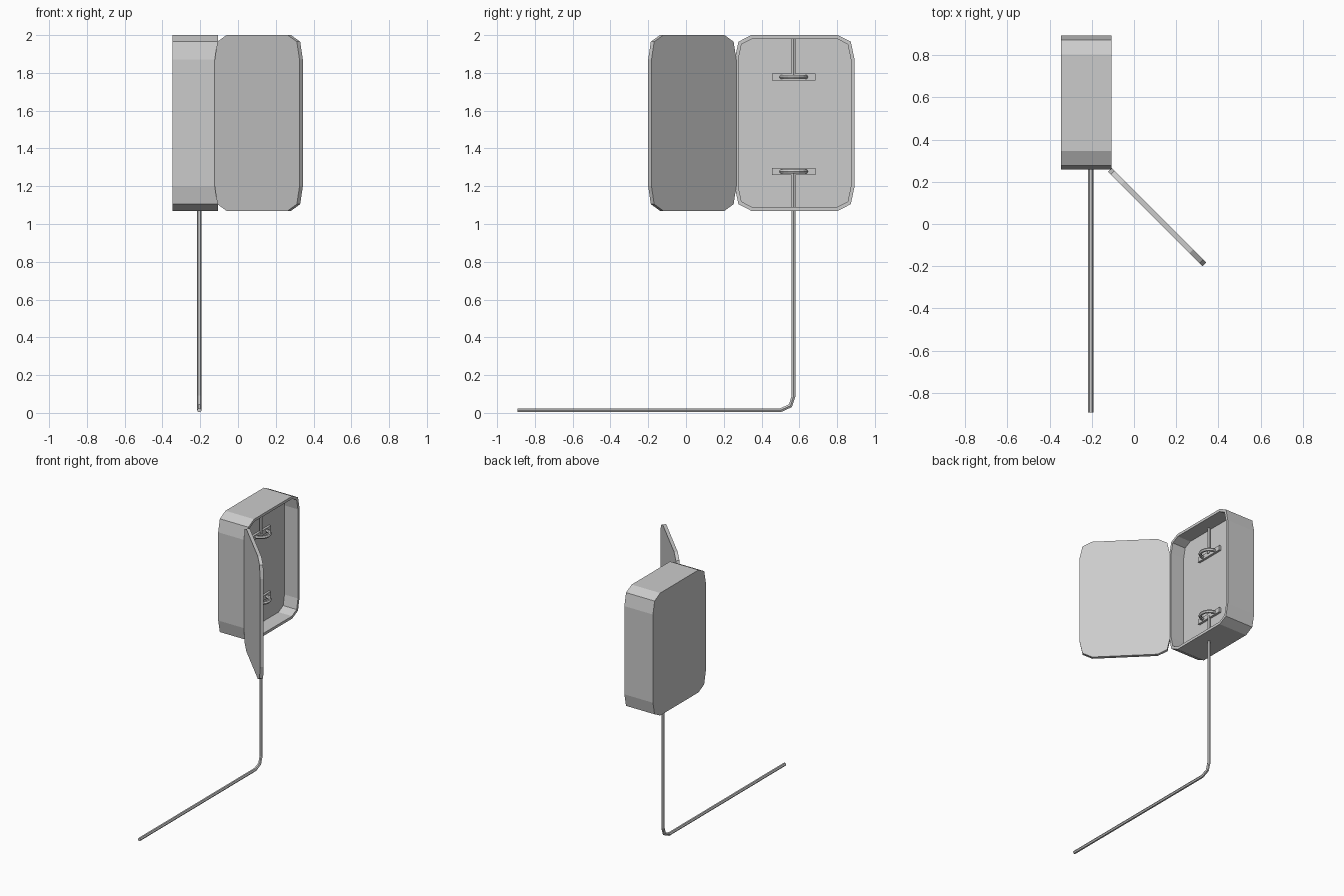
import bpy, bmesh, math
from mathutils import Vector

if "Cube" in bpy.data.objects:
    bpy.data.objects.remove(bpy.data.objects["Cube"])

W, H, ZC = 0.635, 0.93, 1.535      # panel width, height, centre height
POLE_X, POLE_Y, R = -0.205, 0.57, 0.012


def outline(inset):
    # Rounded rectangle with two-segment corners, going round in order
    a, b = W / 2 - inset, H / 2 - inset
    k = 1 - inset * 9
    corner = [(a, b - 0.13 * k), (a - 0.02 * k, b - 0.035 * k), (a - 0.088 * k, b)]
    top = corner + [(-u, v) for u, v in reversed(corner)]
    return top + [(-u, -v) for u, v in top]


def shell(name, centre, u_axis, n_axis, rings):
    # Bridge outlines given as (inset, depth along normal), cap both ends
    bm = bmesh.new()
    c, u, n = Vector(centre), Vector(u_axis).normalized(), Vector(n_axis).normalized()
    loops = [[bm.verts.new(c + u * p + n * d + Vector((0, 0, q)))
              for p, q in outline(i)] for i, d in rings]
    for A, B in zip(loops, loops[1:]):
        for i in range(len(A)):
            j = (i + 1) % len(A)
            bm.faces.new((A[i], A[j], B[j], B[i]))
    bm.faces.new(loops[0])
    bm.faces.new(loops[-1])
    bmesh.ops.recalc_face_normals(bm, faces=bm.faces)
    me = bpy.data.meshes.new(name)
    bm.to_mesh(me)
    bm.free()
    bpy.context.collection.objects.link(bpy.data.objects.new(name, me))


def tube(name, points, radius):
    # Low-poly six-sided rod along a path
    cu = bpy.data.curves.new(name, 'CURVE')
    cu.dimensions = '3D'
    cu.bevel_depth, cu.bevel_resolution, cu.use_fill_caps = radius, 1, True
    sp = cu.splines.new('POLY')
    sp.points.add(len(points) - 1)
    for p, co in zip(sp.points, points):
        p.co = (*co, 1)
    sp.use_smooth = False
    bpy.context.collection.objects.link(bpy.data.objects.new(name, cu))


# Open box with a shallow pocket facing +x
shell("box_body", (0, 0.575, ZC), (0, 1, 0), (1, 0, 0),
      [(0, -0.347), (0, -0.107), (0.02, -0.107), (0.02, -0.22)])

# Door swung open at 45 degrees
shell("door", (0.11, 0.033, ZC), (1, -1, 0), (1, 1, 0), [(0, -0.0125), (0, 0.0125)])

# Cable rising from the ground into the box, and its upper stub
tube("ground_cable", [(POLE_X, y, z) for y, z in
     [(-0.893, 0.014), (0.50, 0.014), (0.553, 0.038), (POLE_Y, 0.09), (POLE_Y, 1.275)]], R)
tube("upper_cable", [(POLE_X, POLE_Y, 1.78), (POLE_X, POLE_Y, 1.99)], R)

# Two brackets: flat plate plus a half-ring handle
for label, z in (("upper", 1.778), ("lower", 1.278)):
    bpy.ops.mesh.primitive_cube_add(size=1, location=(-0.213, POLE_Y, z))
    plate = bpy.context.object
    plate.name = label + "_bracket_plate"
    plate.scale = (0.02, 0.23, 0.036)
    arc = [math.pi * i / 8 for i in range(9)]
    tube(label + "_bracket_ring",
         [(-0.21 + 0.065 * math.sin(t), POLE_Y + 0.065 * math.cos(t), z) for t in arc], 0.0125)
